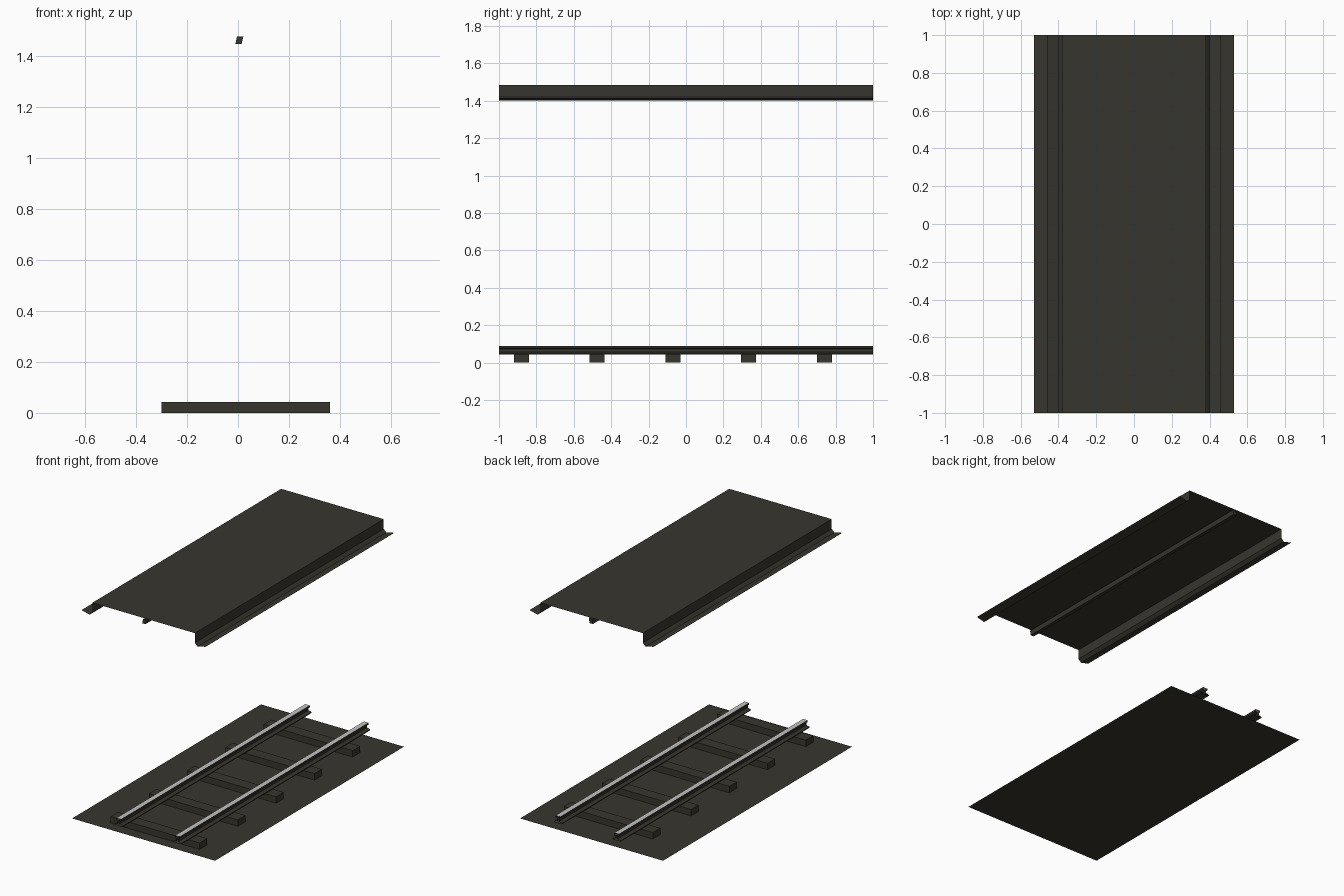
import bpy, bmesh

if "Cube" in bpy.data.objects:
    bpy.data.objects.remove(bpy.data.objects["Cube"])


def material(name, rgb):
    m = bpy.data.materials.new(name)
    m.diffuse_color = (*rgb, 1)
    m.use_nodes = True
    m.node_tree.nodes["Principled BSDF"].inputs["Base Color"].default_value = m.diffuse_color
    return m


DARK = material("dark_olive_grey", (0.039, 0.036, 0.027))
STEEL = material("worn_steel", (0.55, 0.55, 0.55))


def finish(name, bm, mats):
    bmesh.ops.recalc_face_normals(bm, faces=bm.faces)
    me = bpy.data.meshes.new(name)
    bm.to_mesh(me)
    bm.free()
    for m in mats:
        me.materials.append(m)
    ob = bpy.data.objects.new(name, me)
    bpy.context.collection.objects.link(ob)
    return ob


def sweep(name, profile, x=0, closed=False, caps=False, mats=(DARK,), up=False):
    """Extrude an x-z profile along the full length in y."""
    bm = bmesh.new()
    a = [bm.verts.new((x + px, -1, pz)) for px, pz in profile]
    b = [bm.verts.new((x + px, 1, pz)) for px, pz in profile]
    n = len(profile)
    for i in range(n if closed else n - 1):
        j = (i + 1) % n
        bm.faces.new((a[i], a[j], b[j], b[i]))
    if caps:
        bm.faces.new(a)
        bm.faces.new(b[::-1])
    ob = finish(name, bm, mats)
    if up:  # open sheets face upward
        me = ob.data
        if sum(p.normal.z * p.area for p in me.polygons) < 0:
            me.flip_normals()
    return ob


# Track bed
sweep("track_bed", [(-0.53, 0), (0.53, 0)], up=True)

# Ceiling channel with turned-out lips
half = [(0.38, 1.485), (0.38, 1.42), (0.40, 1.40), (0.46, 1.415)]
sweep("ceiling", [(-x, z) for x, z in reversed(half)] + half, up=True)

# Overhead conductor bar
sweep("conductor_bar", [(-0.01, 1.447), (0.014, 1.447), (0.021, 1.477), (-0.004, 1.477)],
      closed=True, caps=True)

# Sleepers
for i in range(5):
    bm = bmesh.new()
    bmesh.ops.create_cube(bm, size=1)
    for v in bm.verts:
        v.co.x = v.co.x * 0.66 + 0.03
        v.co.y = v.co.y * 0.08 - 0.88 + 0.405 * i
        v.co.z = (v.co.z + 0.5) * 0.043
    finish(f"sleeper_{i + 1}", bm, [DARK])

# Rails: foot, web and head, with a polished running surface
side = [(0.03, 0.043), (0.03, 0.049), (0.008, 0.056), (0.008, 0.072),
        (0.017, 0.077), (0.017, 0.09)]
rail_profile = side + [(-x, z) for x, z in reversed(side)]
for label, x in (("left", -0.185), ("right", 0.25)):
    rail = sweep(f"{label}_rail", rail_profile, x, closed=True, mats=(DARK, STEEL))
    for p in rail.data.polygons:
        if p.center.z > 0.088:
            p.material_index = 1
